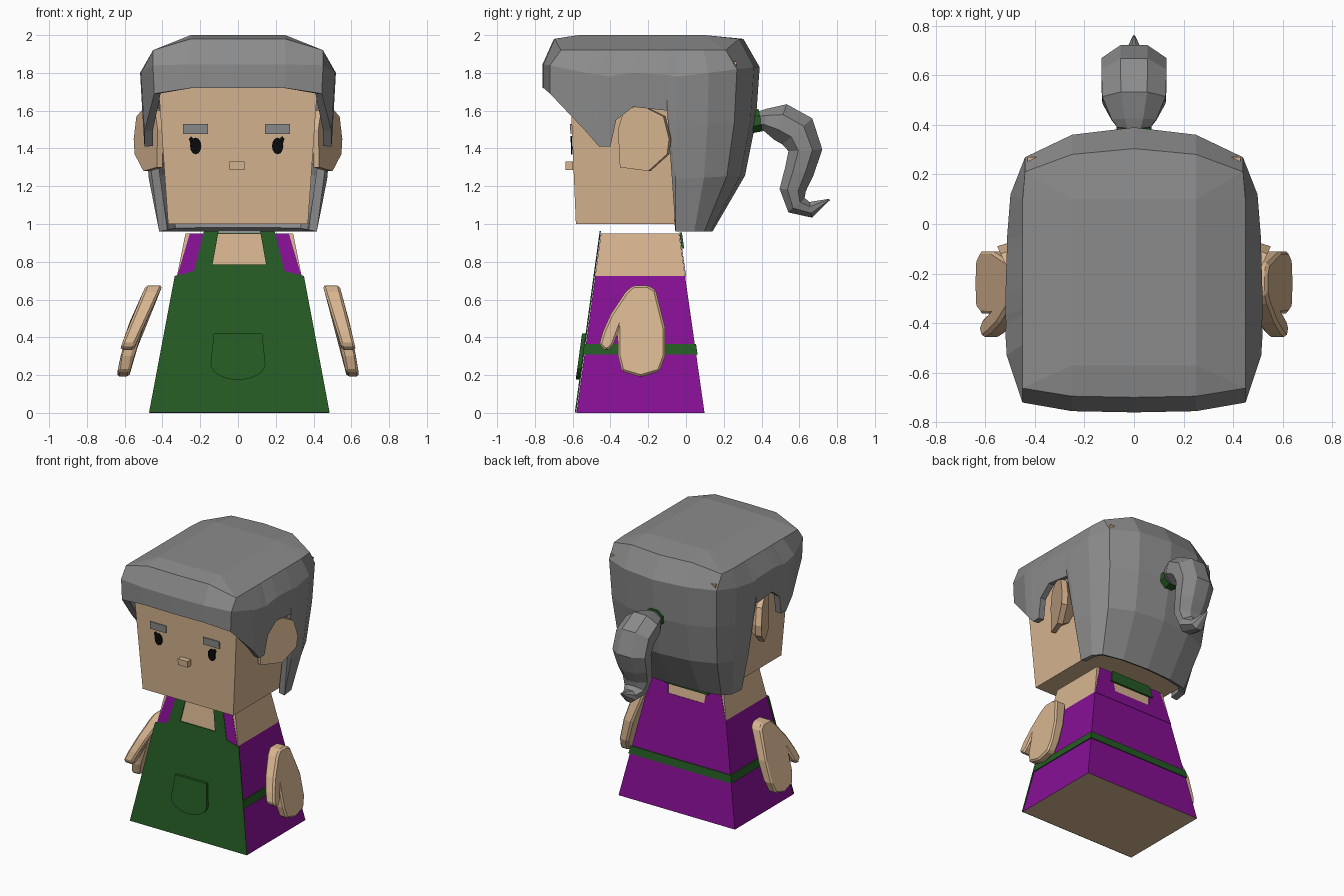
import bpy, bmesh, math
from mathutils import Vector

cube = bpy.data.objects.get("Cube")
if cube:
    bpy.data.objects.remove(cube)


def material(name, rgb):
    m = bpy.data.materials.new(name)
    m.use_nodes = True
    m.diffuse_color = (*rgb, 1)
    m.node_tree.nodes["Principled BSDF"].inputs["Base Color"].default_value = (*rgb, 1)
    return m


SKIN = material("skin", (.68, .46, .28))
HAIR = material("grey hair", (.26, .26, .26))
PURPLE = material("purple cloth", (.24, .005, .3))
GREEN = material("green cloth", (.018, .105, .017))
BLACK = material("eye black", (.003, .003, .003))


def finish(name, bm, *mats):
    bmesh.ops.remove_doubles(bm, verts=bm.verts, dist=.0005)
    bmesh.ops.recalc_face_normals(bm, faces=bm.faces)
    mesh = bpy.data.meshes.new(name)
    bm.to_mesh(mesh)
    bm.free()
    for m in mats:
        mesh.materials.append(m)
    ob = bpy.data.objects.new(name, mesh)
    bpy.context.collection.objects.link(ob)
    return ob


def loft(name, rings, mat, caps=True):
    """Skin a list of closed rings that have equal point counts."""
    bm = bmesh.new()
    rows = [[bm.verts.new(p) for p in r] for r in rings]
    n = len(rows[0])
    for a, b in zip(rows, rows[1:]):
        for i in range(n):
            j = (i + 1) % n
            bm.faces.new((a[i], a[j], b[j], b[i]))
    if caps:
        bm.faces.new(rows[0])
        bm.faces.new(rows[-1])
    return finish(name, bm, mat)


def rect(hx, y0, y1, z, cx=0):
    return [(cx - hx, y0, z), (cx + hx, y0, z), (cx + hx, y1, z), (cx - hx, y1, z)]


def panel(name, outline, plane, out, depth, mat, cx=0):
    """Thin plate with an (x, z) outline lying on the surface y = plane(z)."""
    rings = [[(x + cx, plane(z) + o, z) for x, z in outline] for o in (out * .002, out * depth)]
    return loft(name, rings, mat)


def mirrored(half):
    return half + [(-x, z) for x, z in reversed(half)]


# Body: sloping block, dress colour on the lower walls
BX = .007


def front(z): return -.58 + .137 * z
def back(z): return .098 - .142 * z


def body_ring(z, grow=0):
    return rect(.475 - .2 * z + grow, front(z) - grow, back(z) + grow, z, BX)


body = loft("body", [body_ring(z) for z in (0, .725, .95)], SKIN)
body.data.materials.append(PURPLE)
for f in body.data.polygons:
    f.material_index = 1 if .1 < f.center.z < .6 else 0
loft("apron_belt", [body_ring(z, .007) for z in (.31, .365)], GREEN)

# Dress bibs, apron, pocket and neck strap
shoulder = [(.33, .72), (.262, .95), (.16, .95), (.14, .72)]
for s, side in ((1, "left"), (-1, "right")):
    pts = [(s * x, z) for x, z in shoulder]
    panel(side + "_front_bib", pts, front, -1, .005, PURPLE, BX)
    panel(side + "_back_bib", pts, back, 1, .005, PURPLE, BX)
panel("back_bib_centre", mirrored([(.15, .72), (.15, .8)]), back, 1, .005, PURPLE, BX)
panel("back_strap", mirrored([(.18, .87), (.16, .955)]), back, 1, .016, GREEN, BX)
panel("apron", mirrored([(.478, .002), (.342, .725), (.24, .75), (.187, .963),
                         (.11, .963), (.142, .785)]), front, -1, .009, GREEN, BX)
arc = [(.145 * math.cos(a), .26 - .085 * math.sin(a))
       for a in (i * math.pi / 12 for i in range(6))]
panel("pocket", mirrored([(.128, .42)] + arc), front, -1, .028, GREEN)

# Head
def face(z): return -.583 - .042 * (z - 1)


loft("head", [rect(.37 + .07 * (z - 1), face(z), yb, z) for z, yb in
              ((1, .095), (1.3, .2), (1.86, .27))], SKIN)
nose = [(-.045, 1.285), (.035, 1.285), (.035, 1.33), (-.045, 1.33)]
panel("nose", nose, face, -1, .042, SKIN)
for s, side in ((1, "left"), (-1, "right")):
    c = s * .217 - .007
    eye = [(.03 * math.cos(a), 1.413 + .044 * math.sin(a))
           for a in (i * math.pi / 6 for i in range(12))]
    panel(side + "_eye", eye, face, -1, .009, BLACK, c)
    lash = [(s * x, z) for x, z in ((.01, 1.45), (.028, 1.425), (.036, 1.45), (.024, 1.465))]
    panel(side + "_lash", lash, face, -1, .008, BLACK, c)
    brow = [(-.066, 1.477), (.066, 1.477), (.066, 1.53), (-.066, 1.53)]
    panel(side + "_brow", brow, face, -1, .009, HAIR, c)

# Ears: flared plates narrowing towards the head
ear = [(-.35, 1.3), (-.36, 1.5), (-.33, 1.6), (-.24, 1.63), (-.12, 1.57),
       (-.09, 1.45), (-.1, 1.37), (-.2, 1.28)]
for s, side in ((1, "left"), (-1, "right")):
    outer = [(s * (.43 + .47 * (y + .35)), y, z) for y, z in ear]
    rim = [(s * (.40 + .43 * (y + .35)), y + .012, z) for y, z in ear]
    inner = [(s * .385, -.23 + .7 * (y + .23), 1.45 + .7 * (z - 1.45)) for y, z in ear]
    loft(side + "_ear", [outer, rim, inner], SKIN)

# Hands: slanted mittens with a thumb
mitten = [(-.32, .64), (-.28, .675), (-.2, .675), (-.16, .65), (-.11, .45), (-.11, .3),
          (-.14, .22), (-.24, .19), (-.34, .22), (-.36, .3), (-.362, .42), (-.385, .36),
          (-.42, .325), (-.46, .36), (-.44, .43), (-.4, .52)]


def hand_x(z, top):
    if z > .36:
        return top + (.582 - top) * (.66 - z) / .3
    return .582 + .025 * (.36 - z) / .16


for s, side, top in ((1, "left", .497), (-1, "right", .45)):
    rings = [[(s * (hand_x(z, top) + o * (.028 + .025 * z)), y, z) for y, z in mitten]
             for o in (-1, 1)]
    hand = loft(side + "_hand", rings, SKIN)
    bevel = hand.modifiers.new("soft_edges", "BEVEL")
    bevel.width = .014
    bevel.segments = 1

# Hair: columns from front centre round to back centre (x, y, z of brow line, lower edge)
columns = [(0, -.76, 1.845, 1.72), (.25, -.755, 1.845, 1.72), (.45, -.72, 1.84, 1.69),
           (.515, -.53, 1.8, 1.49), (.52, -.46, 1.79, 1.41), (.52, -.4, 1.78, 1.41),
           (.52, -.37, 1.79, 1.55), (.52, -.28, 1.8, 1.62), (.515, -.1, 1.79, 1.6),
           (.515, -.055, 1.78, .96), (.5, .12, 1.8, .96), (.44, .27, 1.82, .96),
           (.25, .36, 1.83, .96), (0, .39, 1.83, .96)]


def blend(z, table):
    for (z0, a), (z1, b) in zip(table, table[1:]):
        if z >= z1:
            return a + (b - a) * min(1, (z0 - z) / (z0 - z1))
    return table[-1][1]


WIDTH = [(1.83, 1), (1.6, .975), (1.3, .94), (.96, .81)]
DEPTH = [(1.83, 1), (1.5, .94), (1.22, .78), (.96, .36)]


def hair_column(x, y, z, low):
    pts = [(min(x, .25), max(-.57, min(y, .1)), 2),
           (min(x, .45), y * (.92 if y < 0 else .78), 1.98 if x < .3 else 1.92)]
    for t in (0, .33, .66, 1):
        h = z + (low - z) * t
        pts.append((x * blend(h, WIDTH), y * (blend(h, DEPTH) if y > 0 else 1), h))
    return pts


bm = bmesh.new()
for s in (1, -1):
    cols = [[bm.verts.new((s * x, y, z)) for x, y, z in hair_column(*c)] for c in columns]
    for a, b in zip(cols, cols[1:]):
        for i in range(len(a) - 1):
            bm.faces.new((a[i], b[i], b[i + 1], a[i + 1]))
    # Crown: one strip per side
    bm.faces.new([c[0] for c in cols])
hair = finish("hair", bm, HAIR)
shell = hair.modifiers.new("thickness", "SOLIDIFY")
shell.thickness = .045
shell.offset = -1


# Ponytail: tapering eight-sided tube, (y, z, half width, half depth)
def tube(name, path, mat):
    rings = []
    for i, (y, z, w, d) in enumerate(path):
        a, b = path[max(i - 1, 0)], path[min(i + 1, len(path) - 1)]
        t = Vector((0, b[0] - a[0], b[1] - a[1])).normalized()
        n = Vector((0, -t.z, t.y))
        angles = [(k + .5) * math.pi / 4 for k in range(8)]
        rings.append([Vector((w * 1.08 * math.cos(q), y, z)) + n * d * 1.08 * math.sin(q)
                      for q in angles])
    return loft(name, rings, mat)


tube("ponytail", [(.38, 1.55, .06, .045), (.42, 1.55, .09, .06), (.5, 1.54, .128, .1),
                  (.59, 1.49, .132, .105), (.632, 1.39, .132, .09), (.6, 1.28, .12, .078),
                  (.565, 1.18, .1, .07), (.585, 1.1, .08, .058), (.66, 1.075, .05, .042),
                  (.76, 1.13, .004, .004)], HAIR)
tube("hair_tie", [(.34, 1.54, .07, .06), (.395, 1.55, .07, .06)], GREEN)
